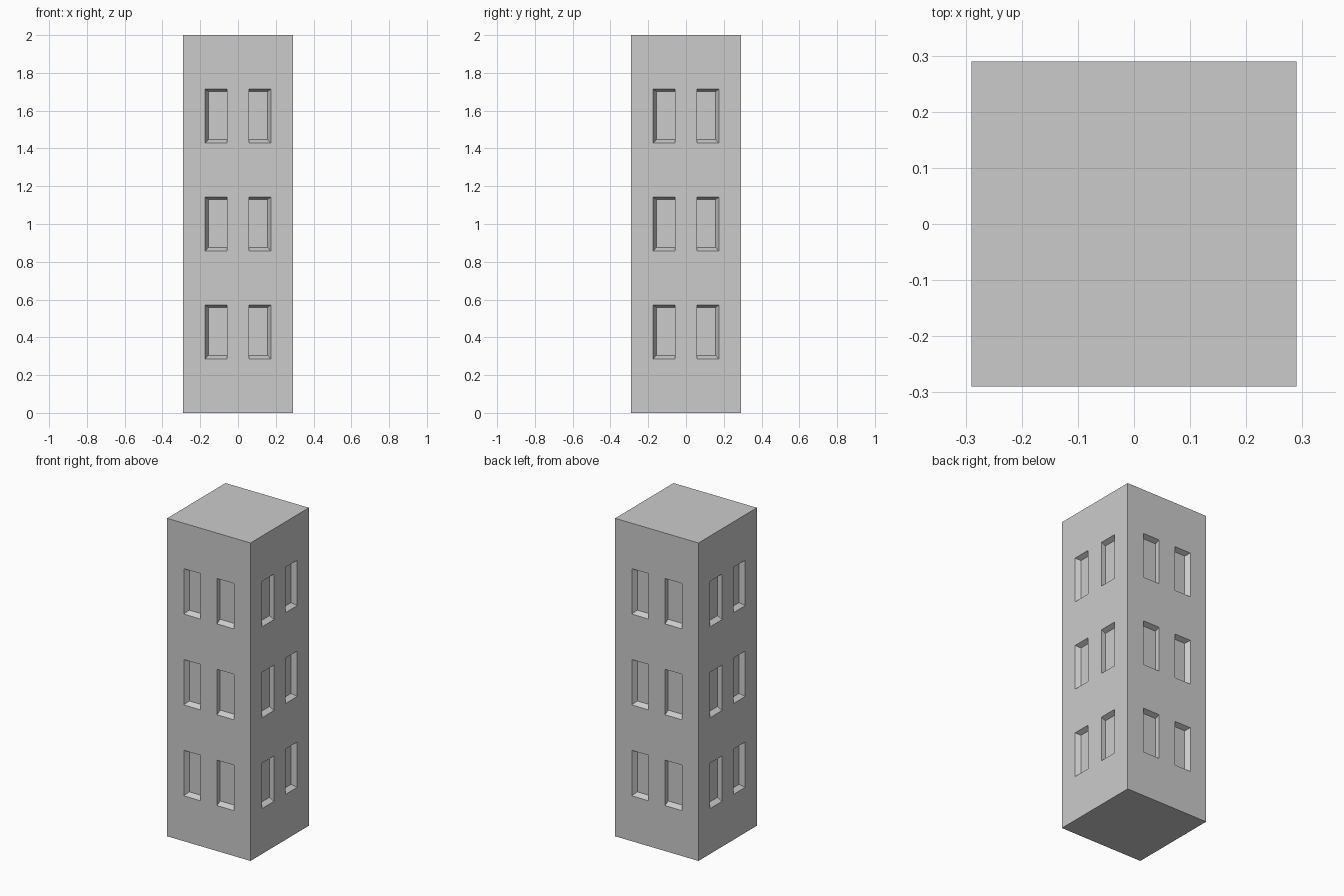
import bpy, bmesh
from math import radians
from mathutils import Matrix, Vector

if "Cube" in bpy.data.objects:
    bpy.data.objects.remove(bpy.data.objects["Cube"])

HALF, HEIGHT, DEPTH = 0.29, 2.0, 0.03
SIDE_TAPER, TOP_TAPER, SILL_TAPER = 0.017, 0.013, 0.018

bm = bmesh.new()


def quad(points, rot):
    bm.faces.new([bm.verts.new(rot @ Vector(p)) for p in points])


def rect(x0, x1, z0, z1, y):
    return [(x0, y, z0), (x1, y, z0), (x1, y, z1), (x0, y, z1)]


# One wall: 5 x 7 panels, windows recessed with splayed outer sides
def wall(rot):
    xs = [HALF * (-1 + 2 * i / 5) for i in range(6)]
    zs = [HEIGHT * i / 7 for i in range(8)]
    for i in range(5):
        for j in range(7):
            outer = rect(xs[i], xs[i + 1], zs[j], zs[j + 1], -HALF)
            if i not in (1, 3) or j % 2 == 0:
                quad(outer, rot)
                continue
            left = SIDE_TAPER if i == 1 else 0
            right = SIDE_TAPER if i == 3 else 0
            inner = rect(xs[i] + left, xs[i + 1] - right,
                         zs[j] + SILL_TAPER, zs[j + 1] - TOP_TAPER, -HALF + DEPTH)
            quad(inner, rot)
            for k in range(4):
                n = (k + 1) % 4
                quad([outer[k], outer[n], inner[n], inner[k]], rot)


for k in range(4):
    wall(Matrix.Rotation(radians(90 * k), 3, 'Z'))
bmesh.ops.remove_doubles(bm, verts=bm.verts[:], dist=1e-5)

# Roof and base close the open ends
bmesh.ops.holes_fill(bm, edges=[e for e in bm.edges if e.is_boundary], sides=0)
bmesh.ops.recalc_face_normals(bm, faces=bm.faces[:])

mesh = bpy.data.meshes.new("tower_block")
bm.to_mesh(mesh)
bm.free()
tower = bpy.data.objects.new("tower_block", mesh)
bpy.context.collection.objects.link(tower)
